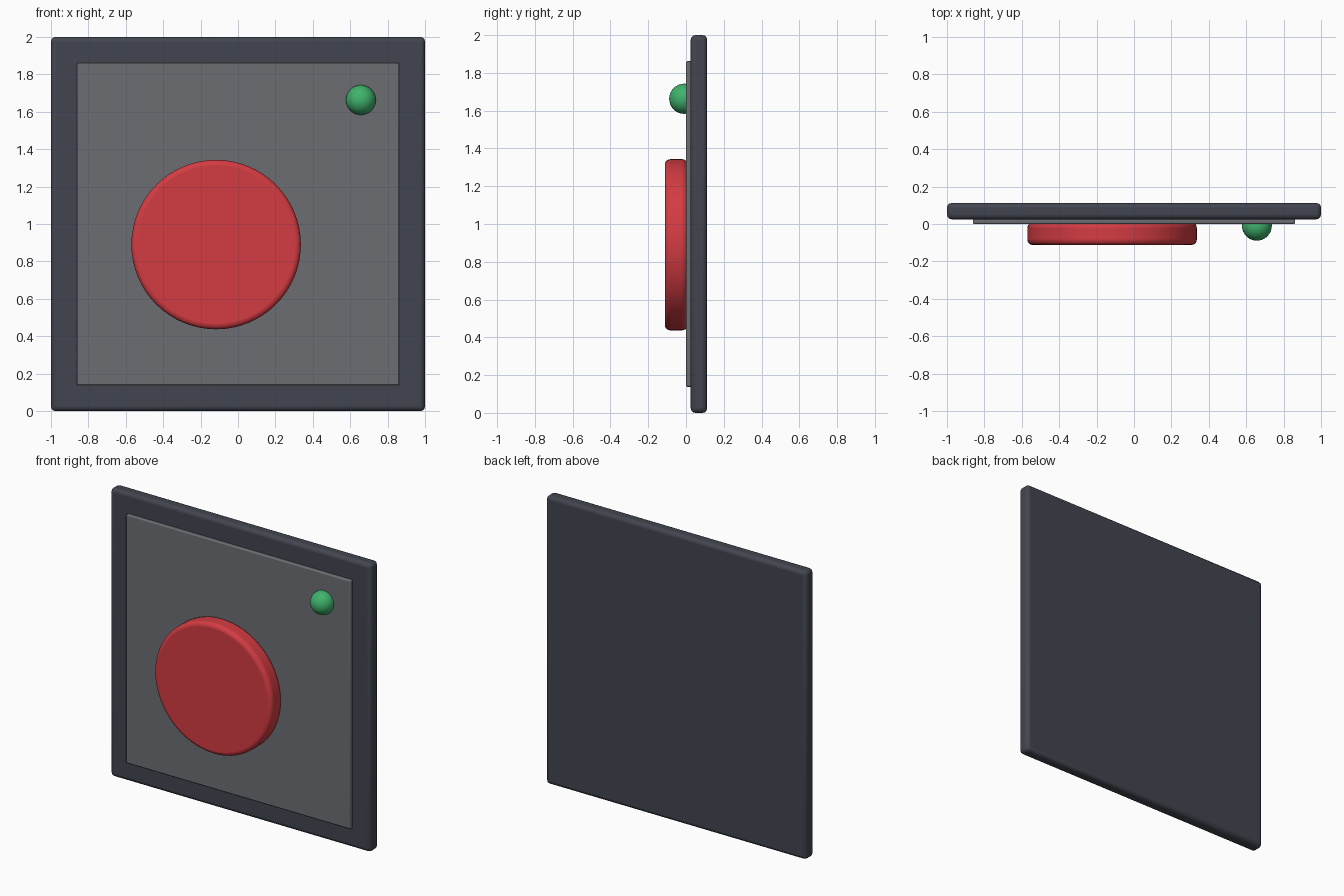
import bpy
import math

if "Cube" in bpy.data.objects:
    bpy.data.objects.remove(bpy.data.objects["Cube"])


def paint(obj, name, color):
    mat = bpy.data.materials.new(name)
    mat.diffuse_color = (*color, 1)
    mat.use_nodes = True
    mat.node_tree.nodes["Principled BSDF"].inputs["Base Color"].default_value = mat.diffuse_color
    obj.data.materials.append(mat)


def finish(obj, name, bevel=0, segments=3):
    obj.name = name
    bpy.ops.object.transform_apply(location=False, rotation=True, scale=True)
    if bevel:
        mod = obj.modifiers.new("rounded_edges", "BEVEL")
        mod.width = bevel
        mod.segments = segments
        mod.limit_method = "ANGLE"
    bpy.ops.object.shade_smooth_by_angle(angle=math.radians(40))
    return obj


def slab(name, half, y0, y1, bevel):
    bpy.ops.mesh.primitive_cube_add(size=1, location=(0, (y0 + y1) / 2, 1))
    obj = bpy.context.object
    obj.scale = (half * 2, y1 - y0, half * 2)
    return finish(obj, name, bevel)


# Dark back plate
plate = slab("back_plate", 1.0, 0.025, 0.112, 0.025)
paint(plate, "dark_slate", (0.055, 0.06, 0.08))

# Raised grey face panel
panel = slab("face_panel", 0.862, 0.0, 0.03, 0.007)
paint(panel, "mid_grey", (0.15, 0.155, 0.17))

# Large round push button
y0, y1 = -0.112, 0.008
bpy.ops.mesh.primitive_cylinder_add(vertices=64, radius=0.453, depth=y1 - y0,
                                    location=(-0.117, (y0 + y1) / 2, 0.89),
                                    rotation=(math.pi / 2, 0, 0))
button = finish(bpy.context.object, "push_button", 0.028, 4)
paint(button, "red", (0.65, 0.045, 0.055))

# Small indicator lamp
bpy.ops.mesh.primitive_uv_sphere_add(segments=32, ring_count=16, radius=0.08,
                                     location=(0.657, -0.009, 1.663))
lamp = finish(bpy.context.object, "indicator_lamp")
paint(lamp, "green", (0.05, 0.45, 0.15))
